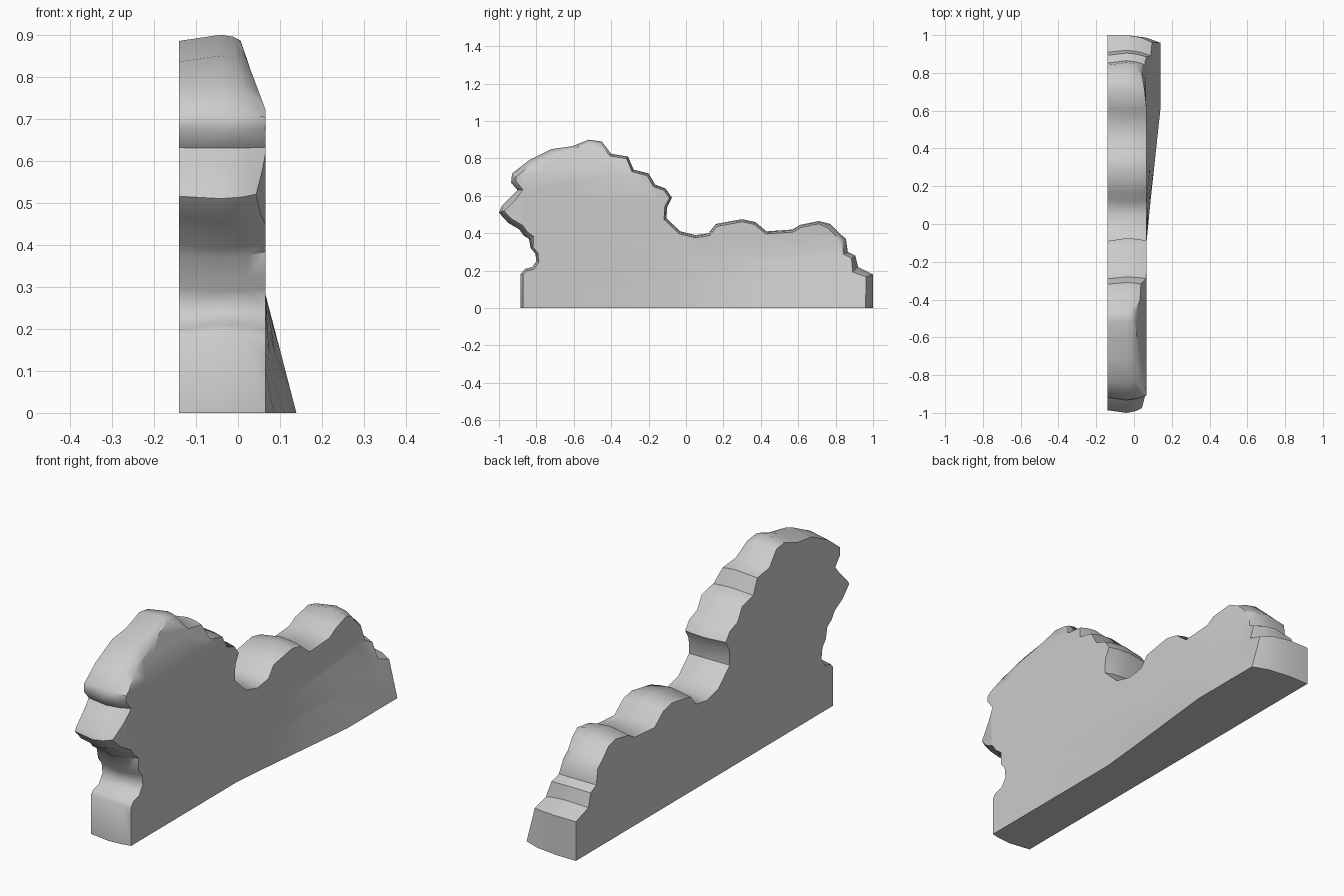
import bpy, bmesh, math
from mathutils import Vector

if "Cube" in bpy.data.objects:
    bpy.data.objects.remove(bpy.data.objects["Cube"])

# Bush silhouette as (y, z), from the low left end over the top to the right end
OUTLINE = [(-.885, 0), (-.885, .18), (-.86, .21), (-.82, .22), (-.80, .25), (-.805, .29),
           (-.83, .32), (-.84, .37), (-.87, .39), (-.89, .42), (-.95, .455), (-1, .51),
           (-.985, .545), (-.93, .60), (-.90, .63), (-.935, .67), (-.93, .72), (-.84, .79),
           (-.72, .85), (-.61, .865), (-.52, .90), (-.45, .89), (-.40, .825), (-.31, .81),
           (-.28, .74), (-.20, .72), (-.165, .66), (-.11, .64), (-.075, .59), (-.10, .54),
           (-.105, .48), (-.03, .41), (.05, .39), (.12, .40), (.16, .45), (.30, .475),
           (.37, .46), (.43, .41), (.57, .42), (.61, .445), (.71, .465), (.77, .45),
           (.82, .40), (.855, .37), (.865, .30), (.905, .28), (.92, .22), (1, .18), (1, 0)]


def clamp(v):
    return max(0.0, min(1.0, v))


def front_x(y, z):
    """Front face: flares at the lower right foot, leans back near the crowns."""
    flare = .073 * clamp((y + .08) / .68) * clamp(1 - z / .28)
    lean = .06 * clamp((z - .72) / .16) if y < -.1 else 0
    lean += .025 * clamp((-y - .88) / .1) * clamp((.7 - z) / .1)
    lean += .025 * clamp((y - .65) / .15) * clamp((z - .25) / .1)
    return .066 + flare - lean


def inset(i, amount):
    """Move an outline point inward along its averaged normal."""
    last = len(OUTLINE) - 1
    p = Vector(OUTLINE[i])
    t = (Vector(OUTLINE[min(i + 1, last)]) - Vector(OUTLINE[max(i - 1, 0)])).normalized()
    q = p + Vector((t.y, -t.x)) * amount
    if i in (0, last):
        q.y = 0
    return q


def rim_inset(y, z):
    if y > .75:
        return .04 if z < .25 else .025
    return .028 if y < -.7 and z > .35 else .014


bm = bmesh.new()
rings = []
for k in range(4):
    ring = []
    for i, (y, z) in enumerate(OUTLINE):
        r = rim_inset(y, z)
        back = 0 if y > .95 else .015
        q = inset(i, (back, 0, .35 * r, r)[k])
        fx = front_x(*q)
        x = (-.14, -.04, -.04 + .6 * (fx + .04), .5)[k]
        ring.append(bm.verts.new((x, q.x, q.y)))
    rings.append(ring)

# Rounded rim and underside
n = len(OUTLINE)
for a, b in zip(rings, rings[1:]):
    for i in range(n):
        j = (i + 1) % n
        bm.faces.new((a[i], b[i], b[j], a[j]))

# Flat back, and a front face subdivided so it can be sculpted
back_face = bm.faces.new(rings[0])
front_face = bm.faces.new(rings[3])
bm.normal_update()
bmesh.ops.triangulate(bm, faces=[back_face, front_face], ngon_method='EAR_CLIP')
cuts = [((0, y, 0), (0, 1, 0)) for y in (-.88, -.6, -.1, .1, .35, .6, .8)]
cuts += [((0, 0, z), (0, 0, 1)) for z in (.14, .28, .5, .72, .8)]
for co, no in cuts:
    faces = [f for f in bm.faces if all(v.co.x > .4 for v in f.verts)]
    geom = set(faces)
    for f in faces:
        geom.update(f.edges)
        geom.update(f.verts)
    bmesh.ops.bisect_plane(bm, geom=list(geom), plane_co=co, plane_no=no, dist=.002)
for v in bm.verts:
    if v.co.x > .4:
        v.co.x = front_x(v.co.y, v.co.z)

bmesh.ops.recalc_face_normals(bm, faces=bm.faces)
mesh = bpy.data.meshes.new("bush_slab")
bm.to_mesh(mesh)
bm.free()
bush = bpy.data.objects.new("bush_slab", mesh)
bpy.context.collection.objects.link(bush)
bpy.context.view_layer.objects.active = bush
bush.select_set(True)
bpy.ops.object.shade_smooth_by_angle(angle=math.radians(48))
